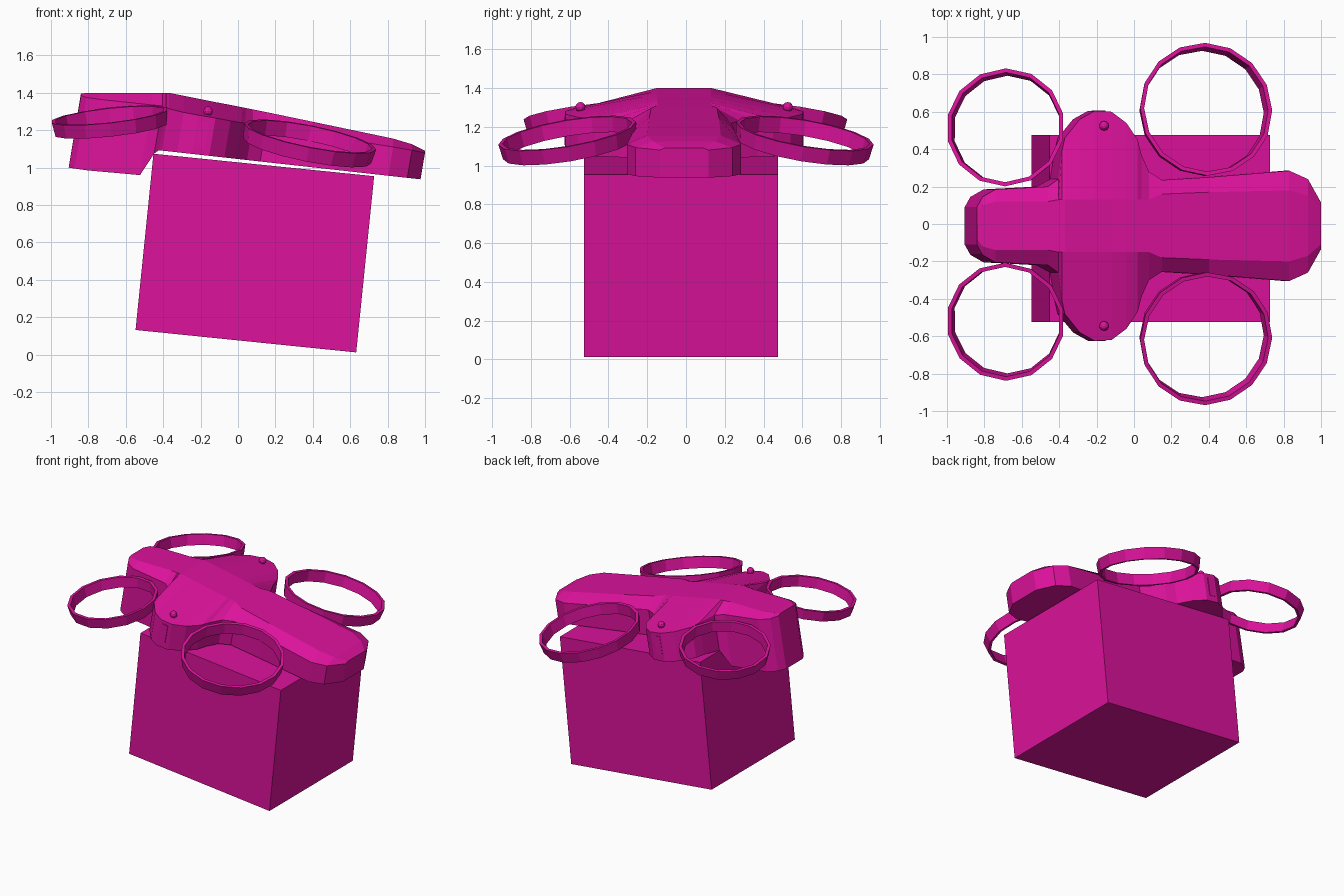
import bpy, bmesh
from math import cos, sin, tau, atan
from mathutils import Matrix, Vector

if "Cube" in bpy.data.objects:
    bpy.data.objects.remove(bpy.data.objects["Cube"])

mat = bpy.data.materials.new("magenta")
mat.diffuse_color = (0.72, 0.006, 0.33, 1)
mat.use_nodes = True
mat.node_tree.nodes["Principled BSDF"].inputs["Base Color"].default_value = mat.diffuse_color


def finish(name, bm, matrix=None):
    bmesh.ops.recalc_face_normals(bm, faces=bm.faces)
    me = bpy.data.meshes.new(name)
    bm.to_mesh(me)
    bm.free()
    me.materials.append(mat)
    ob = bpy.data.objects.new(name, me)
    bpy.context.collection.objects.link(ob)
    if matrix is not None:
        ob.matrix_world = matrix
    return ob


def bridge(bm, a, b):
    n = len(a)
    for i in range(n):
        j = (i + 1) % n
        bm.faces.new((a[i], a[j], b[j], b[i]))


def box(name, size, matrix):
    bm = bmesh.new()
    bmesh.ops.create_cube(bm, size=1)
    bmesh.ops.scale(bm, vec=size, verts=bm.verts)
    return finish(name, bm, matrix)


def ring(name, centre, radius, sides, height, slope_x, slope_y):
    """Thin, slightly tapered guard ring, tilted along x and y."""
    bm = bmesh.new()
    h = height / 2
    profile = [(radius, h), (radius - 0.012, -h),
               (radius - 0.03, -h), (radius - 0.022, h)]
    loops = []
    for r, z in profile:
        loops.append([bm.verts.new((r * cos(tau * i / sides + tau / 4),
                                    r * sin(tau * i / sides + tau / 4), z))
                      for i in range(sides)])
    for k in range(4):
        bridge(bm, loops[k], loops[(k + 1) % 4])
    normal = Vector((-slope_x, -slope_y, 1))
    rot = Vector((0, 0, 1)).rotation_difference(normal).to_matrix().to_4x4()
    return finish(name, bm, Matrix.Translation(centre) @ rot)


# Carried box, pitched slightly nose down
pitch = Matrix.Rotation(atan(0.12 / 1.18), 4, 'Y')
box("cargo_box", (1.186, 1.0, 0.947),
    Matrix.Translation((0.09, -0.025, 0.543)) @ pitch)

# Drone body: cross sections along x
# (x, edge half width, edge z, top half width, top z, bottom z or None)
stations = [
    (-0.84, 0.10, 1.385, 0.07, 1.395, 1.00),
    (-0.81, 0.155, 1.375, 0.11, 1.40, 0.995),
    (-0.74, 0.195, 1.365, 0.13, 1.40, 0.985),
    (-0.46, 0.21, 1.335, 0.13, 1.40, 0.96),
    (-0.405, 0.25, 1.33, 0.14, 1.40, 1.075),
    (-0.385, 0.40, 1.325, 0.14, 1.40, None),
    (-0.37, 0.47, 1.315, 0.14, 1.40, None),
    (-0.29, 0.57, 1.295, 0.14, 1.384, None),
    (-0.21, 0.615, 1.28, 0.14, 1.368, None),
    (-0.12, 0.61, 1.265, 0.14, 1.35, None),
    (-0.04, 0.55, 1.25, 0.14, 1.335, None),
    (0.02, 0.46, 1.24, 0.14, 1.323, None),
    (0.04, 0.38, 1.235, 0.14, 1.319, None),
    (0.08, 0.29, 1.23, 0.14, 1.311, None),
    (0.15, 0.245, 1.22, 0.17, 1.297, None),
    (0.40, 0.26, 1.18, 0.18, 1.245, None),
    (0.83, 0.295, 1.11, 0.19, 1.155, None),
    (0.93, 0.25, 1.093, 0.16, 1.125, None),
    (1.00, 0.125, 1.08, 0.10, 1.09, None),
]
bm = bmesh.new()
loops = []
for x, we, ze, wt, zt, zb in stations:
    if zb is None:
        zb = 1.10 - 0.112 * (x + 0.45)
    xb = x + 0.17 * (zb - ze)          # walls lean with the pitch
    pts = [(xb, -we, zb), (x, -we, ze), (x, -wt, zt),
           (x, wt, zt), (x, we, ze), (xb, we, zb)]
    loops.append([bm.verts.new(p) for p in pts])
for a, b in zip(loops, loops[1:]):
    bridge(bm, a, b)
bm.faces.new(loops[0])
bm.faces.new(loops[-1])
finish("drone_body", bm, Matrix.Translation((0, -0.01, 0)))

for side, label in ((-1, "right"), (1, "left")):
    # Rotor guard rings
    ring("rear_guard_" + label, (-0.683, side * 0.515 - 0.003, 1.242), 0.318, 14,
         0.075, 0.11, -0.13 * side)
    ring("front_guard_" + label, (0.378, side * 0.607, 1.128), 0.36, 16,
         0.08, -0.20, -0.17 * side)

    # Small lamp on each arm
    bm = bmesh.new()
    bmesh.ops.create_uvsphere(bm, u_segments=10, v_segments=6, radius=0.026)
    finish("arm_lamp_" + label, bm,
           Matrix.Translation((-0.16, side * 0.535 - 0.01, 1.302)))

    # Shallow panel on each arm end
    box("arm_panel_" + label, (0.05, 0.02, 0.14),
        Matrix.Translation((-0.19, side * 0.606 - 0.01, 1.18))
        @ Matrix.Rotation(0.17, 4, 'Y'))
